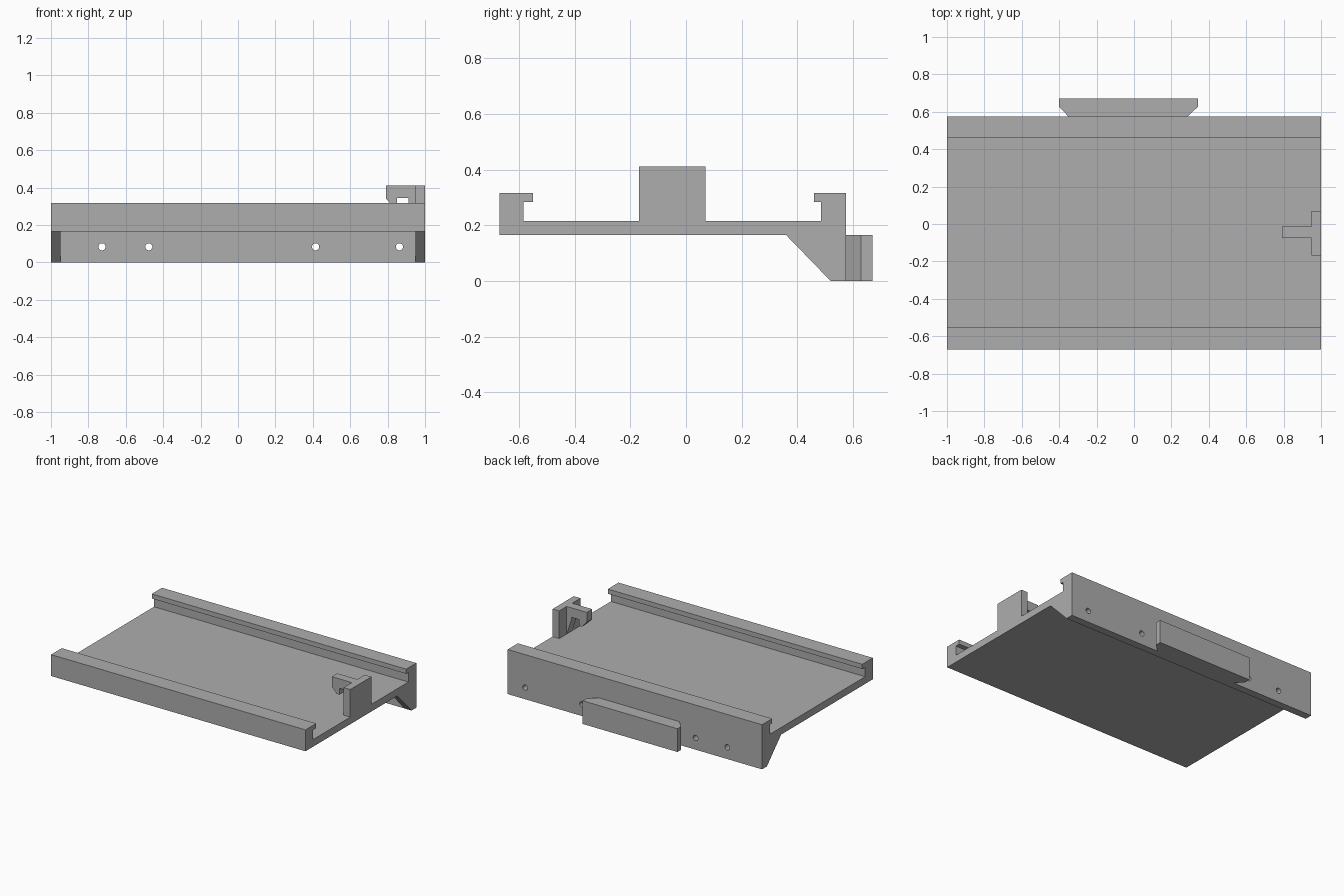
import bpy
import bmesh
from mathutils import Vector, Matrix

default = bpy.data.objects.get("Cube")
if default:
    bpy.data.objects.remove(default, do_unlink=True)

grey = bpy.data.materials.new("plain grey")
grey.use_nodes = True
colour = (0.42, 0.42, 0.42, 1)
grey.diffuse_color = colour
grey.node_tree.nodes["Principled BSDF"].inputs["Base Color"].default_value = colour


def add_object(name, bm):
    bmesh.ops.recalc_face_normals(bm, faces=bm.faces)
    mesh = bpy.data.meshes.new(name)
    bm.to_mesh(mesh)
    bm.free()
    mesh.materials.append(grey)
    obj = bpy.data.objects.new(name, mesh)
    bpy.context.collection.objects.link(obj)
    return obj


def prism(name, profile, axis, low, high):
    """Extrude a 2D profile along one axis (0 = x, 1 = y, 2 = z)."""
    def place(a, b):
        co = [a, b]
        co.insert(axis, low)
        return co
    bm = bmesh.new()
    face = bm.faces.new([bm.verts.new(place(*p)) for p in profile])
    moved = bmesh.ops.extrude_face_region(bm, geom=[face])["geom"]
    shift = Vector((0, 0, 0))
    shift[axis] = high - low
    bmesh.ops.translate(bm, vec=shift,
                        verts=[v for v in moved if isinstance(v, bmesh.types.BMVert)])
    return add_object(name, bm)


# Tray with two lipped rails and a deep back wall
tray = prism("tray", [
    (-0.67, 0.165), (-0.67, 0.317), (-0.55, 0.317), (-0.55, 0.284),
    (-0.584, 0.284), (-0.584, 0.216), (0.485, 0.216), (0.485, 0.284),
    (0.46, 0.284), (0.46, 0.317), (0.574, 0.317), (0.574, 0),
    (0.52, 0), (0.52, 0.165)], 0, -1, 1)

# Screw holes through the back wall
bm = bmesh.new()
for x in (-0.727, -0.477, 0.415, 0.863):
    turn = Matrix.Translation((x, 0.55, 0.083)) @ Matrix.Rotation(1.5708, 4, "X")
    bmesh.ops.create_cone(bm, cap_ends=True, segments=24, radius1=0.019,
                          radius2=0.019, depth=0.2, matrix=turn)
cutter = add_object("hole_cutter", bm)
cutter.hide_render = True
cut = tray.modifiers.new("holes", "BOOLEAN")
cut.operation = "DIFFERENCE"
cut.solver = "EXACT"
cut.object = cutter
bpy.context.view_layer.objects.active = tray
bpy.ops.object.modifier_apply(modifier="holes")
bpy.data.objects.remove(cutter, do_unlink=True)

# Triangular braces under both ends
for side, low in (("right", -1), ("left", 0.948)):
    prism(side + "_brace", [(0.36, 0.165), (0.52, 0.165), (0.52, 0)], 0, low, low + 0.052)

# Flared mounting tongue on the back
prism("mounting_tongue", [
    (-0.35, 0.574), (-0.402, 0.628), (-0.402, 0.67), (0.343, 0.67),
    (0.343, 0.628), (0.285, 0.574)], 2, 0, 0.165)

# Upright stop with a hooked arm
prism("stop_plate", [(-0.168, 0.216), (0.07, 0.216), (0.07, 0.412), (-0.168, 0.412)],
      0, 0.948, 1)
prism("hook_arm", [
    (0.948, 0.412), (0.79, 0.412), (0.79, 0.342), (0.828, 0.3),
    (0.85, 0.3), (0.85, 0.345), (0.912, 0.345), (0.912, 0.32), (0.948, 0.216)],
    1, -0.075, -0.014)
